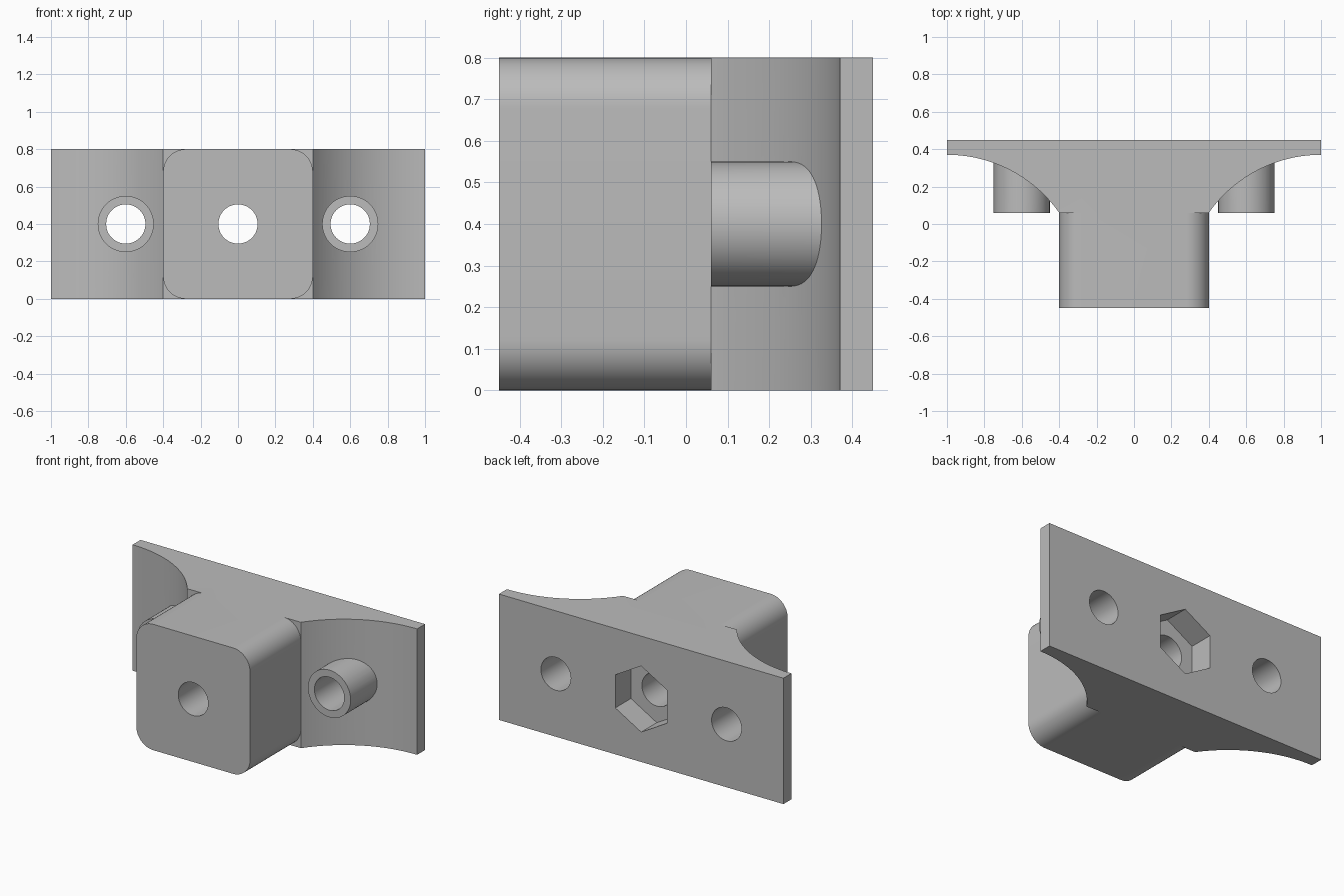
import bpy, bmesh
from math import sin, cos, pi, asin
from mathutils import Matrix

default = bpy.data.objects.get("Cube")
if default:
    bpy.data.objects.remove(default, do_unlink=True)

grey = bpy.data.materials.new("plain grey")
grey.use_nodes = True
COLOUR = (0.5, 0.5, 0.5, 1)
grey.diffuse_color = COLOUR
grey.node_tree.nodes["Principled BSDF"].inputs["Base Color"].default_value = COLOUR

HEIGHT, MID = 0.8, 0.4
BACK, STEP, FRONT = 0.45, 0.06, -0.45


def prism(name, outline, axis, start, end):
    """Extrude an outline: (x, y) along z, or (x, z) along y."""
    bm = bmesh.new()
    place = (lambda a, b: (a, b, start)) if axis == "z" else (lambda a, b: (a, start, b))
    face = bm.faces.new([bm.verts.new(place(a, b)) for a, b in outline])
    made = bmesh.ops.extrude_face_region(bm, geom=[face])
    shift = (0, 0, end - start) if axis == "z" else (0, end - start, 0)
    bmesh.ops.translate(bm, vec=shift, verts=[v for v in made["geom"] if isinstance(v, bmesh.types.BMVert)])
    bmesh.ops.recalc_face_normals(bm, faces=bm.faces)
    mesh = bpy.data.meshes.new(name)
    bm.to_mesh(mesh)
    bm.free()
    mesh.materials.append(grey)
    obj = bpy.data.objects.new(name, mesh)
    bpy.context.collection.objects.link(obj)
    return obj


def arc(cx, cy, r, a0, a1, steps):
    return [(cx + r * cos(a0 + (a1 - a0) * i / steps),
             cy + r * sin(a0 + (a1 - a0) * i / steps)) for i in range(steps + 1)]


def ring(x, r, sides):
    return [(x + r * sin(2 * pi * i / sides), MID + r * cos(2 * pi * i / sides)) for i in range(sides)]


def combine(target, other, operation):
    mod = target.modifiers.new(other.name, "BOOLEAN")
    mod.operation, mod.solver, mod.object = operation, "EXACT", other
    other.hide_render = True
    bpy.context.view_layer.objects.active = target
    bpy.ops.object.modifier_apply(modifier=mod.name)
    bpy.data.objects.remove(other, do_unlink=True)


# Flared back plate: a concave arc on each side, level at the tips
LIP, HALF = 0.37, 0.4
run, rise = 1 - HALF, LIP - STEP
radius = (run ** 2 + rise ** 2) / (2 * rise)
right_arc = arc(1, LIP - radius, radius, pi / 2 + asin(run / radius), pi / 2, 32)
left_arc = [(-x, y) for x, y in reversed(right_arc)]
bracket = prism("mounting_bracket", right_arc + [(1, BACK), (-1, BACK)] + left_arc, "z", 0, HEIGHT)

# Front block with rounded long edges
R = 0.12
block_outline = []
for i, (sx, sz) in enumerate([(1, 1), (-1, 1), (-1, -1), (1, -1)]):
    block_outline += arc(sx * (HALF - R), MID + sz * (MID - R), R, i * pi / 2, (i + 1) * pi / 2, 12)
combine(bracket, prism("front_block", block_outline, "y", FRONT, STEP + 0.1), "UNION")

# Screw sleeves on both wings
for x in (-0.6, 0.6):
    combine(bracket, prism("sleeve", ring(x, 0.15, 64), "y", STEP, 0.41), "UNION")

# Through holes and the hexagonal nut pocket
for x in (-0.6, 0, 0.6):
    combine(bracket, prism("hole_cutter", ring(x, 0.105, 48), "y", -0.6, 0.6), "DIFFERENCE")
combine(bracket, prism("nut_pocket_cutter", ring(0, 0.21, 6), "y", BACK - 0.157, 0.6), "DIFFERENCE")

# Smooth curved walls, keep the edges sharp
bpy.ops.object.select_all(action="DESELECT")
bracket.select_set(True)
bpy.context.view_layer.objects.active = bracket
bpy.ops.object.shade_smooth_by_angle(angle=pi / 6)
